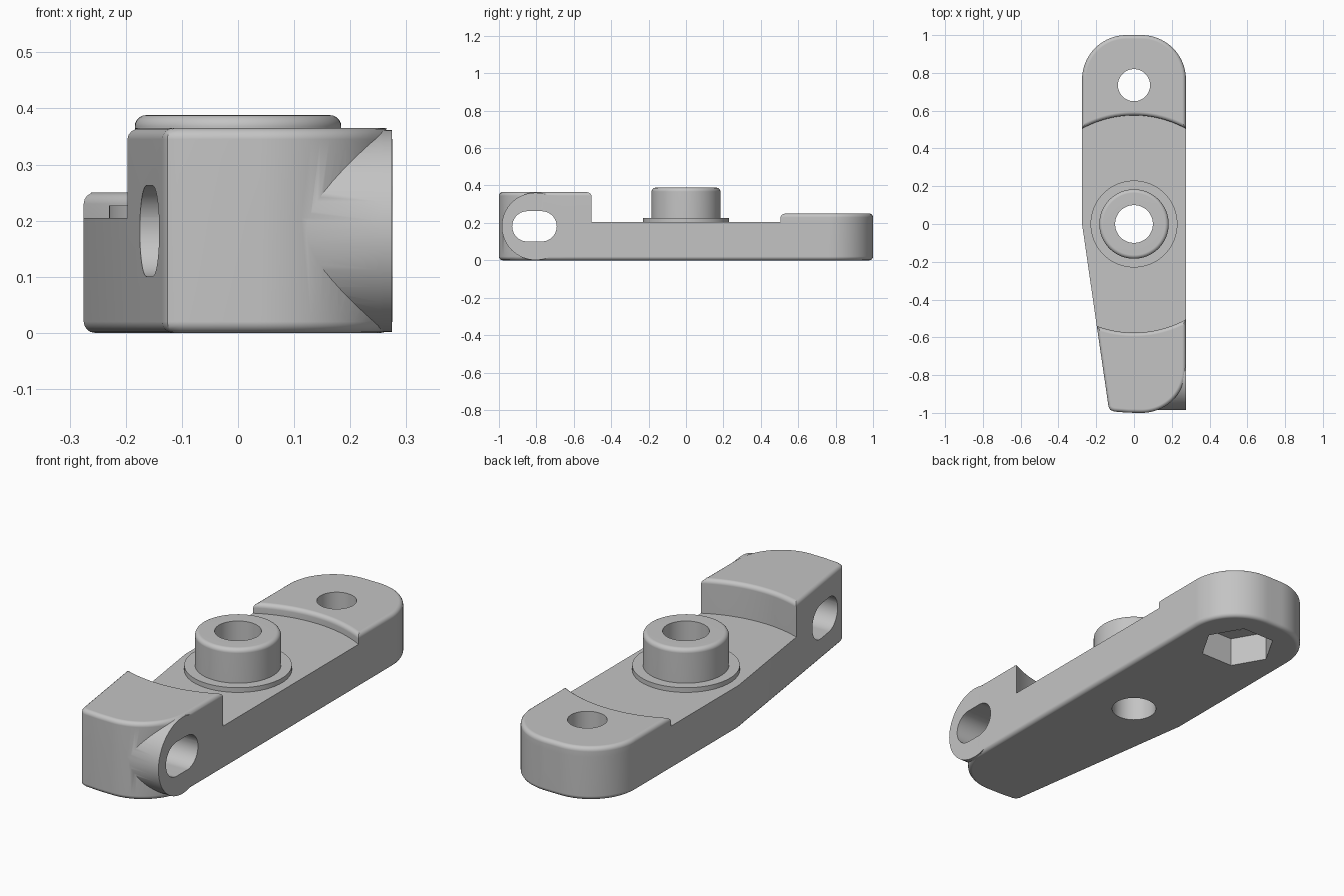
import bpy
import bmesh
from math import sin, cos, pi, atan2, radians

old = bpy.data.objects.get("Cube")
if old:
    bpy.data.objects.remove(old, do_unlink=True)

SLAB, FRONT, BACK = 0.205, 0.365, 0.25   # heights of web and end pads
HALF, END_R, INNER_R = 0.275, 0.235, 0.575
ROUND = 0.02

grey = bpy.data.materials.new("plain_grey")
grey.use_nodes = True
grey.diffuse_color = (0.55, 0.55, 0.55, 1)
grey.node_tree.nodes["Principled BSDF"].inputs["Base Color"].default_value = (0.55, 0.55, 0.55, 1)


def arc(cx, cy, r, a0, a1, n):
    return [(cx + r * cos(a0 + (a1 - a0) * i / n), cy + r * sin(a0 + (a1 - a0) * i / n))
            for i in range(n + 1)]


def circle(cx, cy, r, n=64):
    return arc(cx, cy, r, 0, 2 * pi, n)[:-1]


def finish(bm, name):
    bmesh.ops.recalc_face_normals(bm, faces=bm.faces)
    mesh = bpy.data.meshes.new(name)
    bm.to_mesh(mesh)
    bm.free()
    mesh.materials.append(grey)
    obj = bpy.data.objects.new(name, mesh)
    bpy.context.collection.objects.link(obj)
    return obj


def prism(name, pts, lo, hi, axis="z", bevel=0):
    """Extrude a 2D outline along z, or (outline in y, z) along x."""
    bm = bmesh.new()
    place = (lambda p, h: (h, *p)) if axis == "x" else (lambda p, h: (*p, h))
    a, b = [[bm.verts.new(place(p, h)) for p in pts] for h in (lo, hi)]
    bm.faces.new(a)
    end = bm.faces.new(b)
    for i in range(len(pts)):
        bm.faces.new((a[i - 1], a[i], b[i], b[i - 1]))
    if bevel:
        bmesh.ops.bevel(bm, geom=list(end.edges), offset=bevel, segments=4,
                        profile=0.5, affect="EDGES")
    return finish(bm, name)


def activate(obj):
    bpy.ops.object.select_all(action="DESELECT")
    obj.select_set(True)
    bpy.context.view_layer.objects.active = obj


def combine(obj, tool, operation):
    activate(obj)
    mod = obj.modifiers.new("combine", "BOOLEAN")
    mod.operation, mod.solver, mod.object = operation, "EXACT", tool
    bpy.ops.object.modifier_apply(modifier=mod.name)
    bpy.data.objects.remove(tool, do_unlink=True)


def smooth(obj):
    activate(obj)
    bpy.ops.object.shade_smooth_by_angle(angle=radians(32))
    mod = obj.modifiers.new("flat_normals", "WEIGHTED_NORMAL")
    mod.keep_sharp = True


# Plan outline, split by two arcs concentric with the pivot
front_arc = arc(0, 0, INNER_R, atan2(-0.505, HALF), atan2(-0.54, -0.197), 24)
back_arc = arc(0, 0, INNER_R, atan2(0.505, HALF), atan2(0.505, -HALF), 24)
front_arc[0] = (HALF, front_arc[0][1])
back_arc[0], back_arc[-1] = (HALF, back_arc[0][1]), (-HALF, back_arc[0][1])
front_end = ([front_arc[-1], (-0.135, -0.966), (-0.126, -0.984), (-0.105, -0.993), (-0.03, -0.999)]
             + arc(HALF - END_R, END_R - 1, END_R, -pi / 2, 0, 20) + [front_arc[0]])
back_end = ([back_arc[0]] + arc(HALF - END_R, 1 - END_R, END_R, 0, pi / 2, 20)
            + arc(END_R - HALF, 1 - END_R, END_R, pi / 2, pi, 20) + [back_arc[-1]])
right_side = [front_arc[0], back_arc[0]]
left_side = [back_arc[-1], (-HALF, 0), front_arc[-1]]

# Lever body: one closed shell with a low web and two raised pads
bm = bmesh.new()


def cap(pts, z):
    bm.faces.new([bm.verts.new((*p, z)) for p in pts])


def wall(path, lo, hi):
    for p, q in zip(path, path[1:]):
        bm.faces.new([bm.verts.new(c) for c in ((*p, lo), (*q, lo), (*q, hi), (*p, hi))])


cap(front_end[:-1] + right_side[:-1] + back_end[:-1] + left_side[:-1], 0)
cap(front_arc[::-1] + back_arc + [left_side[1]], SLAB)
for path in (front_end, right_side, back_end, left_side):
    wall(path, 0, SLAB)
for end, inner, top in ((front_end, front_arc, FRONT), (back_end, back_arc, BACK)):
    inside = inner[1:-1] if end is front_end else inner[-2:0:-1]
    cap(end + inside, top)
    wall(end, SLAB, top)
    wall(inner, SLAB, top)
bmesh.ops.remove_doubles(bm, verts=bm.verts, dist=0.00001)
bmesh.ops.recalc_face_normals(bm, faces=bm.faces)
rims = [e for e in bm.edges
        if any(all(abs(v.co.z - z) < 0.0001 for v in e.verts) for z in (0, FRONT, BACK))]
bmesh.ops.bevel(bm, geom=rims, offset=ROUND, segments=4, profile=0.5, affect="EDGES")
body = finish(bm, "lever_body")

# Rounded side boss around the slot
SLOT_Y, SLOT_Z = -0.805, 0.1815
combine(body, prism("slot_boss", circle(SLOT_Y, SLOT_Z, 0.18), 0.0, HALF - 0.0005, "x", ROUND),
        "UNION")

# Side slot, pivot bore, bolt hole and hexagonal nut pocket
slot = (arc(SLOT_Y - 0.043, SLOT_Z, 0.081, pi / 2, 3 * pi / 2, 20)
        + arc(SLOT_Y + 0.033, SLOT_Z, 0.081, -pi / 2, pi / 2, 20))
combine(body, prism("slot_cutter", slot, -0.5, 0.5, "x"), "DIFFERENCE")
combine(body, prism("bore_cutter", circle(0, 0, 0.1), -0.1, 0.5), "DIFFERENCE")
combine(body, prism("bolt_cutter", circle(0, 0.735, 0.085), -0.1, 0.5), "DIFFERENCE")
combine(body, prism("nut_cutter", circle(0, 0.735, 0.17, 6), -0.1, 0.14), "DIFFERENCE")
smooth(body)

# Pivot bushing: flange and collar turned around the bore
profile = ([(0.1, SLAB), (0.23, SLAB), (0.23, 0.227), (0.184, 0.227)]
           + arc(0.164, 0.368, 0.02, 0, pi / 2, 5) + [(0.1, 0.388)])
bm = bmesh.new()
ring = [bm.verts.new((r, 0, z)) for r, z in profile]
edges = [bm.edges.new((ring[i - 1], ring[i])) for i in range(len(ring))]
bmesh.ops.spin(bm, geom=ring + edges, cent=(0, 0, 0), axis=(0, 0, 1),
               angle=2 * pi, steps=64, use_merge=True)
bmesh.ops.remove_doubles(bm, verts=bm.verts, dist=0.00001)
smooth(finish(bm, "pivot_bushing"))
